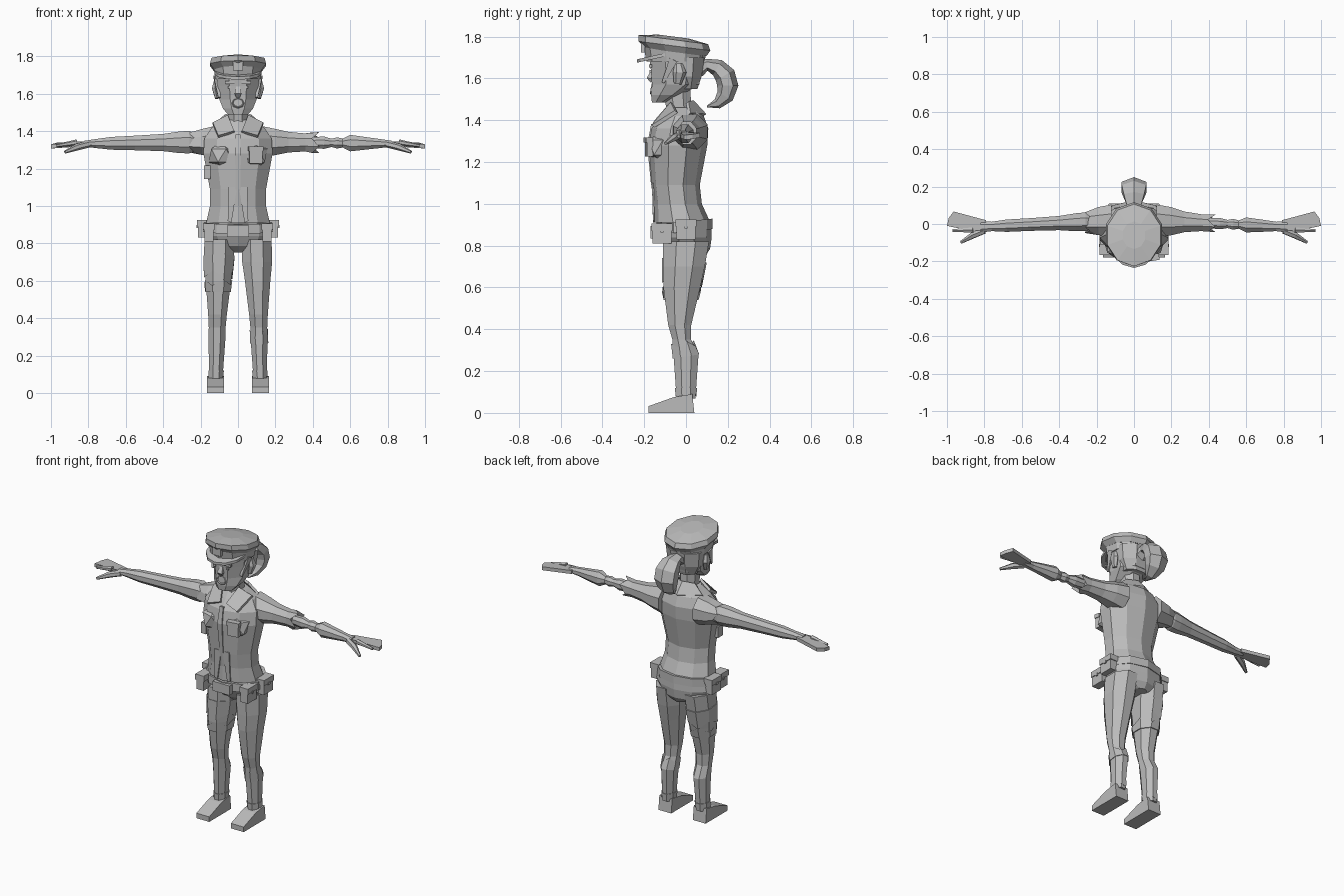
import bpy, bmesh, math
from mathutils import Euler, Matrix, Vector

if "Cube" in bpy.data.objects:
    bpy.data.objects.remove(bpy.data.objects["Cube"])

GREY = (.5, .5, .5, 1)
grey = bpy.data.materials.new("plain grey")
grey.use_nodes = True
grey.diffuse_color = GREY
grey.node_tree.nodes["Principled BSDF"].inputs["Base Color"].default_value = GREY

X, Y, Z = Matrix.Identity(3)
FACE = -.17
BELLY = -.155

# Leg sections from the ankle up: height, depth centre, half width, half depth
LEG = [(.07, 0, .035, .045), (.28, 0, .045, .06), (.35, -.02, .045, .045),
       (.42, -.03, .05, .055), (.6, -.02, .068, .088), (.7, -.01, .08, .1),
       (.82, 0, .08, .11)]


def finish(name, bm):
    bmesh.ops.recalc_face_normals(bm, faces=bm.faces)
    mesh = bpy.data.meshes.new(name)
    bm.to_mesh(mesh)
    bm.free()
    mesh.materials.append(grey)
    bpy.context.collection.objects.link(bpy.data.objects.new(name, mesh))


def ring(centre, u, v, count=8):
    """Polygon whose flat sides reach the ends of u and v."""
    grow = 1 / math.cos(math.pi / count)
    angles = [math.tau * (i + .5) / count for i in range(count)]
    return [centre + grow * (u * math.cos(a) + v * math.sin(a)) for a in angles]


def skin(name, loops, jag=0):
    """Join loops of points, cap both ends, and make the last edge ragged."""
    along = (loops[-1][0] - loops[-2][0]).normalized()
    loops[-1] = [p + along * jag * (-1) ** i for i, p in enumerate(loops[-1])]
    bm = bmesh.new()
    rows = [[bm.verts.new(p) for p in loop] for loop in loops]
    for low, high in zip(rows, rows[1:]):
        for i in range(len(low)):
            bm.faces.new((low[i - 1], low[i], high[i], high[i - 1]))
    bm.faces.new(rows[0])
    bm.faces.new(rows[-1])
    finish(name, bm)


def upright(name, sections, count=10, tilt=0):
    """Sections are height, depth centre, half width, half depth."""
    skin(name, [ring(Vector((0, y, z)), X * wide, (Y - Z * tilt) * deep, count)
                for z, y, wide, deep in sections])


def leg_shape(height):
    for low, high in zip(LEG, LEG[1:]):
        if height <= high[0]:
            t = (height - low[0]) / (high[0] - low[0])
            return [a + (b - a) * t for a, b in zip(low, high)]


def leg_part(name, s, heights, flare=0, tilt=0, jag=0):
    loops = []
    for z, y, wide, deep in map(leg_shape, heights):
        centre = Vector((s * (.12 - .025 * z), y, z))
        loops.append(ring(centre, X * (wide + flare), (Y - Z * tilt) * (deep + flare)))
    skin(name, loops, jag)


def arm_part(name, s, sections, jag=0):
    """Sections are distance from the middle, half depth, half height."""
    skin(name, [ring(Vector((s * x, .025 - .05 * x, 1.345 - .015 * x)), Y * deep, Z * tall)
                for x, deep, tall in sections], jag)


def limb(name, path, s=1, wide=1, count=6):
    """Tapered tube through points of x, y, z, radius."""
    points = [Vector((s * x, y, z)) for x, y, z, r in path]
    loops = []
    for i, point in enumerate(points):
        way = (points[min(i + 1, len(points) - 1)] - points[max(i - 1, 0)]).normalized()
        across = way.cross(Y if abs(way.x) > .7 else X).normalized()
        radius = path[i][-1]
        loops.append(ring(point, way.cross(across) * radius * wide, across * radius, count))
    skin(name, loops)


def plate(name, outline, push, s=1):
    """Flat outline pushed into a solid."""
    base = [Vector((s * x, y, z)) for x, y, z in outline]
    shift = Vector((s * push[0], push[1], push[2]))
    skin(name, [base, [p + shift for p in base]])


def box(name, place, size, s=1, turn=0):
    x, y, z = place
    bm = bmesh.new()
    bmesh.ops.create_cube(bm, size=1, matrix=Matrix.LocRotScale(
        Vector((s * x, y, z)), Euler((0, 0, s * turn)), Vector(size)))
    finish(name, bm)


# Shirt, hips and belt
upright("shirt", [(.91, -.02, .17, .13), (1, -.04, .15, .11), (1.09, -.05, .15, .11),
                  (1.28, -.04, .185, .135), (1.36, -.03, .18, .13),
                  (1.42, -.02, .14, .1), (1.46, -.02, .08, .07)])
upright("hips", [(.75, .02, .05, .07), (.785, .01, .15, .1),
                 (.84, 0, .183, .117), (.91, -.01, .175, .125)])
upright("belt", [(.865, -.015, .187, .135), (.915, -.015, .183, .135)], tilt=-.1)
box("buckle", (0, BELLY, .865), (.12, .03, .06))
limb("placket", [(0, BELLY, 1.38, .012), (0, FACE, 1.28, .016), (0, BELLY, 1.09, .012)],
     count=4)

# Head, neck and hair
upright("neck", [(1.38, -.035, .068, .065), (1.46, -.035, .052, .06),
                 (1.57, -.045, .055, .065)], count=8)
upright("head", [(1.485, -.13, .05, .033), (1.52, -.095, .08, .072),
                 (1.57, -.05, .1, .113), (1.64, -.045, .11, .123),
                 (1.72, -.05, .118, .128)], count=8)
upright("back_hair", [(1.55, 0, .075, .055), (1.61, 0, .108, .075), (1.7, 0, .118, .088)],
        count=8)
tail = [(0, .06, 1.64, .03)]
for i in range(7):
    t = i / 6
    bend = math.pi * (.5 - t)
    tail.append((0, .1 + .1 * math.cos(bend), 1.565 + .1 * math.sin(bend),
                 .022 * (1 - t) + .03 * math.sin(math.pi * t) + .003))
limb("ponytail", tail, wide=1.5)
limb("nose", [(0, -.155, 1.645, .008), (0, FACE, 1.6, .018), (0, -.16, 1.585, .01)], count=4)
bpy.ops.mesh.primitive_torus_add(
    major_segments=8, minor_segments=4, major_radius=.03, minor_radius=.009,
    location=(0, -.16, 1.55), rotation=(1.4, 0, 0))
lips = bpy.context.object
lips.name = "lips"
lips.scale.y = .8
lips.data.materials.append(grey)

# Peaked cap
upright("cap_band", [(1.68, -.05, .122, .132), (1.75, -.05, .13, .145)])
upright("cap_crown", [(1.725, -.05, .128, .14), (1.755, -.055, .15, .163),
                      (1.785, -.06, .142, .158), (1.8, -.06, .06, .07)], tilt=.13)
arc = [math.pi * i / 6 for i in range(7)]
plate("cap_brim", [(.125 * math.cos(a), -.1 - .135 * math.sin(a), 1.705 - .03 * math.sin(a))
                   for a in arc], Z * .016)
box("cap_badge", (0, -.205, 1.75), (.055, .02, .05))

# Parts that match on both sides
for s, side in ((1, "left_"), (-1, "right_")):
    box(side + "brow", (.045, FACE, 1.66), (.05, .015, .014), s)
    box(side + "eye", (.045, FACE, 1.635), (.017, .01, .012), s)
    limb(side + "ear", [(.118, -.035, 1.67, .016), (.123, -.03, 1.63, .028),
                        (.112, -.04, 1.575, .016)], s, wide=.6)
    limb(side + "hair_lock", [(.11, -.06, 1.69, .02), (.1, -.11, 1.58, .006)], s, count=4)
    plate(side + "collar_flap", [(.055, -.06, 1.475), (.135, -.04, 1.435),
                                 (.105, -.15, 1.365), (.02, -.135, 1.39)],
          (0, -.014, .012), s)
    plate(side + "back_collar", [(0, .025, 1.485), (.07, 0, 1.48), (.13, .01, 1.425),
                                 (0, .085, 1.42)], (0, .012, .01), s)
    plate(side + "shirt_front", [(.005, BELLY, 1.1), (.05, BELLY, 1.1), (.055, -.15, .92),
                                 (.035, -.15, .91)], Y * -.008, s)
    bust = bmesh.new()
    bmesh.ops.create_icosphere(bust, subdivisions=1, radius=.08)
    bmesh.ops.translate(bust, vec=(.085 * s, -.11, 1.27), verts=bust.verts)
    finish(side + "shirt_chest", bust)

    # Belt pouches with flaps and studs
    for label, x, y, z in (("front_pouch", .155, -.115, .855), ("side_pouch", .188, 0, .875)):
        box(side + label, (x, y, z), (.05, .09, .09), s)
        box(side + label + "_flap", (x, y, z + .033), (.06, .1, .035), s)
        box(side + label + "_stud", (x + .027, y, z + .015), (.012, .016, .016), s)

    # Legs and shoes
    leg_part(side + "leg", s, [section[0] for section in LEG])
    leg_part(side + "trouser_hem", s, (.12, .085), flare=.004, jag=.006)
    shoe = ((.04, 0), (-.18, 0), (-.18, .032), (-.06, .075), (.03, .09))
    plate(side + "shoe", [(.076, y, z) for y, z in shoe], X * .09, s)

    # Hands, with the fingers fanned out flat
    fan = [math.radians(a) for a in (0, 25, 50)]
    hand = [(.79, .02), (.79, -.035), (.88, -.035)]
    hand += [(.9 + .1 * math.cos(a), -.01 + .1 * math.sin(a)) for a in fan]
    plate(side + "palm_and_fingers", [(x, y, 1.322 - .3 * max(0, x - .95)) for x, y in hand],
          Z * .022, s)
    limb(side + "index_finger", [(.86, -.032, 1.34, .014), (.97, -.035, 1.322, .007)], s)
    limb(side + "thumb", [(.8, -.035, 1.33, .016), (.86, -.06, 1.315, .016),
                          (.925, -.098, 1.288, .007)], s)

# Left arm: torn short sleeve, bare forearm and glove; right arm: torn long sleeve
wrist = [(.68, .033, .034), (.76, .025, .024), (.82, .03, .016)]
arm_part("left_sleeve", 1, [(.12, .085, .085), (.2, .075, .07), (.27, .055, .055),
                            (.36, .045, .048), (.415, .046, .055)], jag=.02)
arm_part("left_forearm", 1, [(.38, .026, .028), (.46, .03, .033), (.5, .022, .022),
                             (.53, .029, .03), (.56, .022, .024), (.6, .04, .044)] + wrist)
arm_part("right_shoulder", -1, [(.12, .085, .085), (.19, .075, .07), (.25, .055, .052)],
         jag=.015)
arm_part("right_arm", -1, [(.2, .035, .035), (.26, .05, .06), (.31, .048, .058),
                           (.4, .038, .046), (.55, .034, .039)] + wrist)

# Pocket, radio and torn trousers
box("chest_pocket", (.095, -.177, 1.27), (.07, .03, .085), turn=.15)
box("pocket_flap", (.095, -.18, 1.305), (.08, .035, .025), turn=.15)
box("radio", (.165, -.085, 1.18), (.035, .05, .07), -1)
leg_part("right_thigh_tear", -1, (.73, .63), flare=.004, tilt=.1, jag=.018)
leg_part("right_lower_tear", -1, (.54, .59), flare=.006, jag=.015)
leg_part("left_knee_tear", 1, (.27, .325), flare=.004, tilt=-.15, jag=.015)
